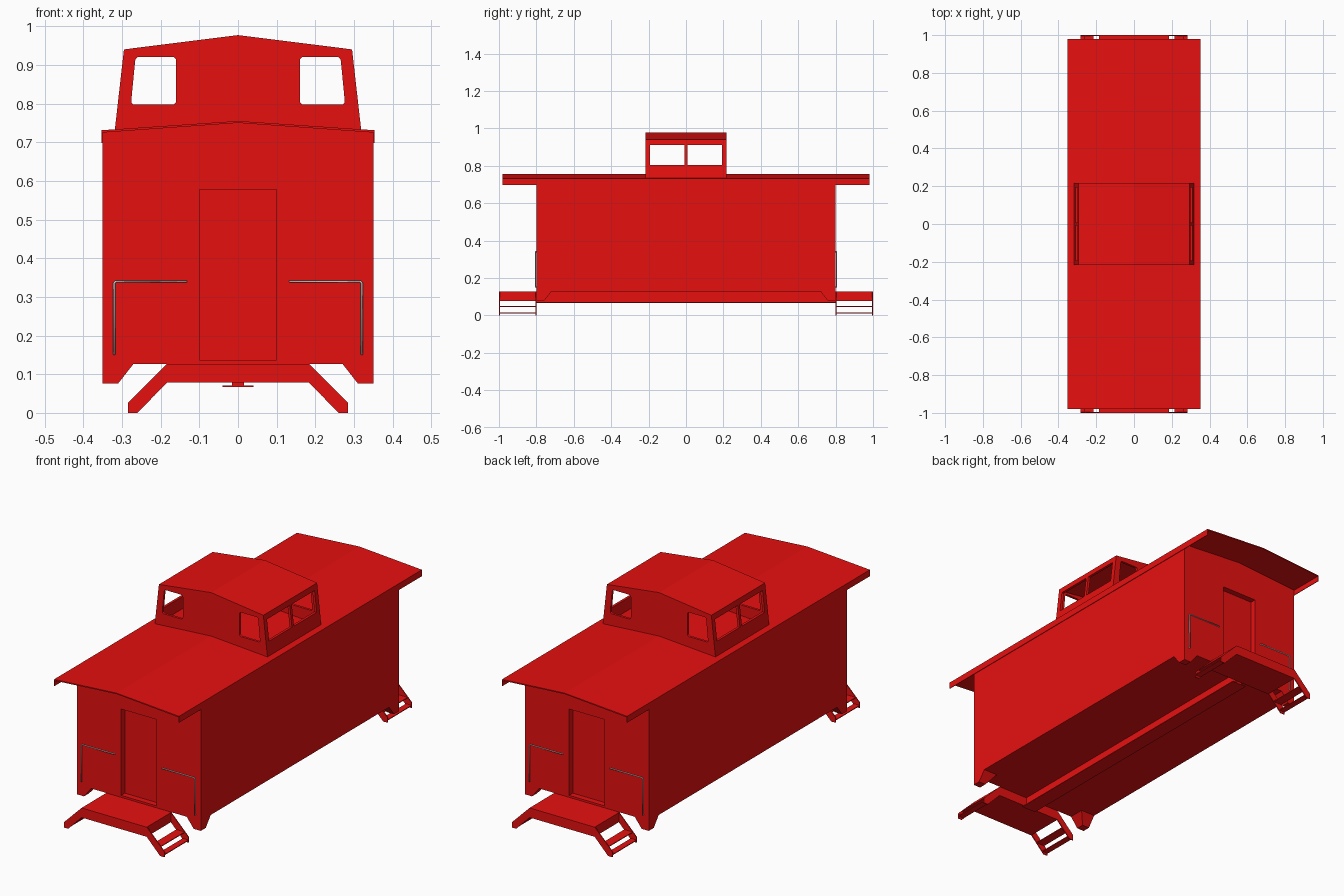
import bpy, bmesh

if "Cube" in bpy.data.objects:
    bpy.data.objects.remove(bpy.data.objects["Cube"])

def material(name, rgb):
    m = bpy.data.materials.new(name)
    m.diffuse_color = (*rgb, 1)
    m.use_nodes = True
    m.node_tree.nodes["Principled BSDF"].inputs["Base Color"].default_value = m.diffuse_color
    return m

RED = material("red_paint", (0.8, 0.005, 0.005))

def finish(name, bm, mat=RED):
    bmesh.ops.recalc_face_normals(bm, faces=bm.faces)
    me = bpy.data.meshes.new(name)
    bm.to_mesh(me)
    bm.free()
    ob = bpy.data.objects.new(name, me)
    bpy.context.collection.objects.link(ob)
    if mat:
        me.materials.append(mat)
    return ob

def prism(name, profile, y0, y1, sx=1, bevel=0):
    """Extrude an (x, z) profile from y0 to y1, optionally rounding its corners."""
    bm = bmesh.new()
    face = bm.faces.new([bm.verts.new((x * sx, y0, z)) for x, z in profile])
    ext = bmesh.ops.extrude_face_region(bm, geom=[face])
    moved = [g for g in ext["geom"] if isinstance(g, bmesh.types.BMVert)]
    bmesh.ops.translate(bm, verts=moved, vec=(0, y1 - y0, 0))
    bmesh.ops.recalc_face_normals(bm, faces=bm.faces)
    if bevel:
        long = [e for e in bm.edges if abs(e.verts[0].co.y - e.verts[1].co.y) > 1e-5]
        bmesh.ops.bevel(bm, geom=long, offset=bevel, segments=3, profile=0.5, affect='EDGES')
    return finish(name, bm)

def box(name, x0, x1, y0, y1, z0, z1):
    return prism(name, [(x0, z0), (x1, z0), (x1, z1), (x0, z1)], y0, y1)

def cut(ob, cutters):
    for c in cutters:
        mod = ob.modifiers.new("cut", 'BOOLEAN')
        mod.operation, mod.solver, mod.object = 'DIFFERENCE', 'EXACT', c
        bpy.context.view_layer.objects.active = ob
        bpy.ops.object.modifier_apply(modifier=mod.name)
        bpy.data.objects.remove(c)

def both_sides(half):
    """Close a right-hand profile with its mirror image."""
    return half + [(-x, z) for x, z in reversed(half) if x > 0]

# Main body with a recessed door in each end
body = prism("body", both_sides([(0.35, 0.127), (0.35, 0.725), (0, 0.75)]), -0.8, 0.8)
cut(body, [box("door_cutter", -0.1, 0.1, s * 0.8 - 0.03, s * 0.8 + 0.03, 0.137, 0.578)
           for s in (-1, 1)])

# Thin pitched roof sheet with eave lips
prism("roof", [(-0.353, 0.698), (-0.353, 0.731), (0, 0.755), (0.353, 0.731), (0.353, 0.698),
               (0.35, 0.698), (0.35, 0.725), (0, 0.75), (-0.35, 0.725), (-0.35, 0.698)],
      -0.98, 0.98)

# Hollow lookout cabin with windows on all four sides
cabin = prism("cupola", both_sides([(0.319, 0.728), (0.295, 0.94), (0, 0.977)]), -0.217, 0.217)
cutters = [prism("cabin_hollow", both_sides([(0.31, 0.70), (0.283, 0.928), (0, 0.965)]),
                 -0.205, 0.205)]
for s in (-1, 1):
    cutters.append(prism("end_window_cutter", [(0.16, 0.797), (0.277, 0.797), (0.265, 0.921),
                                               (0.16, 0.921)], -0.3, 0.3, s, bevel=0.01))
    cutters.append(box("side_window_cutter", -0.4, 0.4, s * 0.1 - 0.092, s * 0.1 + 0.092,
                       0.803, 0.911))
cut(cabin, cutters)

# Centre sill beneath the floor
box("sill_web", -0.015, 0.015, -0.8, 0.8, 0.069, 0.13)
box("sill_flange", -0.04, 0.04, -0.8, 0.8, 0.067, 0.071)

for sy in (-1, 1):
    # End platform
    box("platform", -0.184, 0.184, sy * 0.8, sy * 1.0, 0.078, 0.127)
    for sx in (-1, 1):
        # Tapered corner foot
        bm = bmesh.new()
        lo, hi = [[bm.verts.new((sx * x, sy * y, z)) for x, y in
                   ((0.35, 0.8), (a, 0.8), (a, b), (0.35, b))]
                  for a, b, z in ((0.31, 0.76, 0.076), (0.27, 0.72, 0.127))]
        bm.faces.new(lo)
        bm.faces.new(hi)
        for i in range(4):
            j = (i + 1) % 4
            bm.faces.new((lo[i], lo[j], hi[j], hi[i]))
        finish("corner_foot", bm)

        # Steps: two stringers and two treads
        stringer = [(0.184, 0.127), (0.284, 0.027), (0.284, 0), (0.26, 0), (0.184, 0.078)]
        for y in (0.8, 0.995):
            prism("step_stringer", stringer, sy * y, sy * (y + 0.005), sx)
        for x0, x1, z in ((0.215, 0.262, 0.045), (0.252, 0.284, 0.01)):
            prism("step_tread", [(x0, z), (x1, z), (x1, z + 0.004), (x0, z + 0.004)],
                  sy * 0.802, sy * 0.998, sx)

        # Grey grab rail, its ends turned into the wall
        cu = bpy.data.curves.new("grab_rail", 'CURVE')
        cu.dimensions = '3D'
        cu.bevel_depth, cu.bevel_resolution, cu.use_fill_caps = 0.003, 1, True
        pts = [(0.32, 0.798, 0.152), (0.32, 0.805, 0.152), (0.32, 0.805, 0.336),
               (0.316, 0.805, 0.34), (0.134, 0.805, 0.34), (0.134, 0.798, 0.34)]
        sp = cu.splines.new('POLY')
        sp.points.add(len(pts) - 1)
        for p, (x, y, z) in zip(sp.points, pts):
            p.co = (sx * x, sy * y, z, 1)
        bpy.context.collection.objects.link(bpy.data.objects.new("grab_rail", cu))
